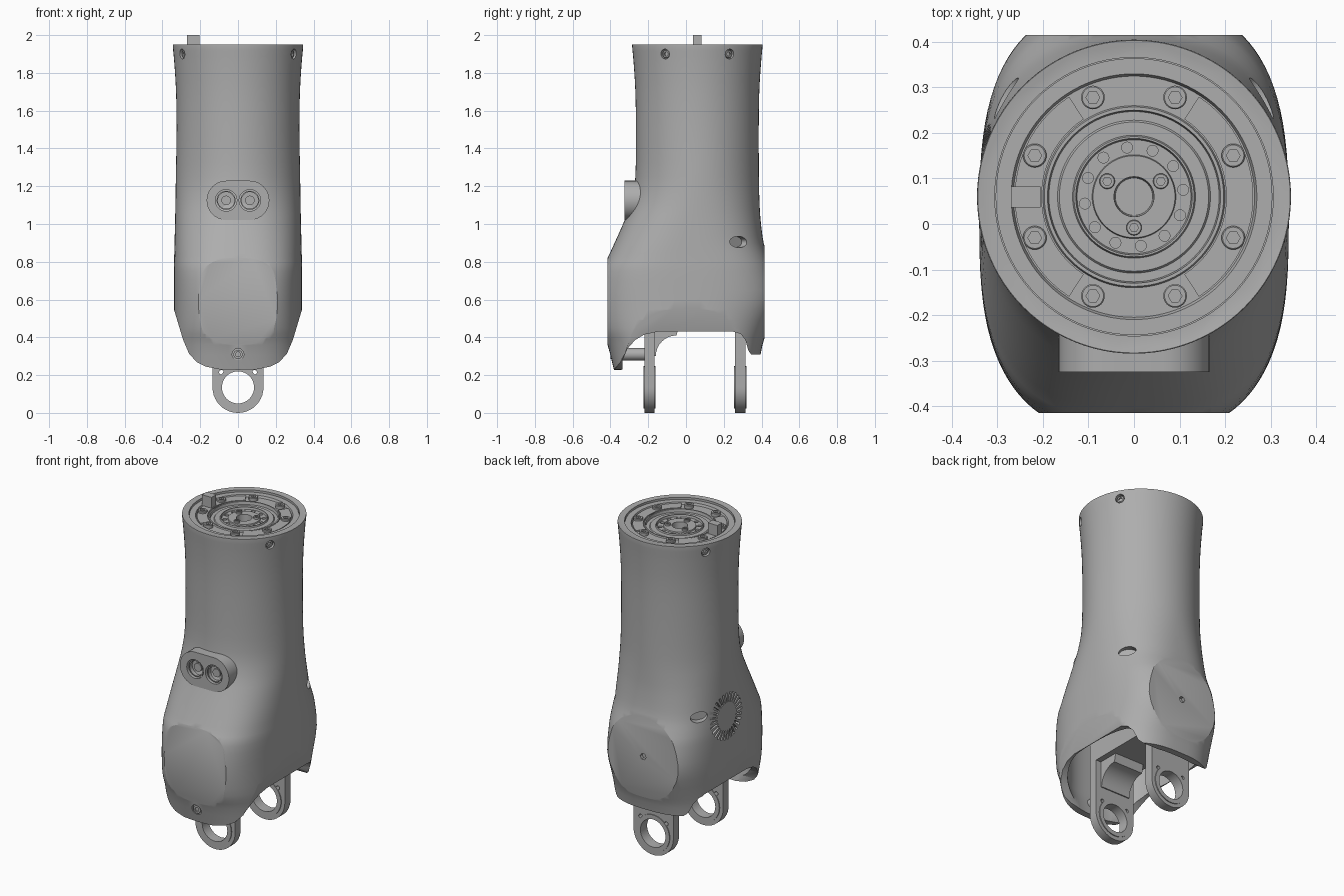
import bpy, bmesh
from math import sin, cos, pi, radians, copysign
from mathutils import Vector, Matrix

if "Cube" in bpy.data.objects:
    bpy.data.objects.remove(bpy.data.objects["Cube"])

grey = bpy.data.materials.new("satin_grey")
grey.use_nodes = True
COLOUR = (0.42, 0.42, 0.42, 1)
grey.diffuse_color = COLOUR
grey.node_tree.nodes["Principled BSDF"].inputs["Base Color"].default_value = COLOUR

AXIS_Y = 0.06      # column axis
TOP = 1.95         # rim height
FLAT = 0.415       # front and back flat faces
Z = Vector((0, 0, 1))


def skin(name, ring_sets):
    """Closed skins, one for each list of rings."""
    bm = bmesh.new()
    for rings in ring_sets:
        loops = [[bm.verts.new(p) for p in ring] for ring in rings]
        n = len(loops[0])
        for a, b in zip(loops, loops[1:]):
            for i in range(n):
                j = (i + 1) % n
                bm.faces.new((a[i], a[j], b[j], b[i]))
        bm.faces.new(loops[0][::-1])
        bm.faces.new(loops[-1])
    bmesh.ops.recalc_face_normals(bm, faces=bm.faces)
    mesh = bpy.data.meshes.new(name)
    bm.to_mesh(mesh)
    bm.free()
    mesh.materials.append(grey)
    ob = bpy.data.objects.new(name, mesh)
    bpy.context.collection.objects.link(ob)
    return ob


def turned(name, profile, loc, axis=Z, seg=32, scale=(1, 1)):
    """Lathe of (radius, height) pairs; a third entry makes that loop hexagonal."""
    rings = []
    for r, h, *hexed in profile:
        ring = []
        for i in range(seg):
            t = 2 * pi * i / seg
            k = r / cos(t % (pi / 3) - pi / 6) if hexed else r
            ring.append((k * cos(t) * scale[0], k * sin(t) * scale[1], h))
        rings.append(ring)
    ob = skin(name, [rings])
    turn = Vector(axis).to_track_quat('Z', 'Y').to_matrix().to_4x4()
    ob.data.transform(Matrix.Translation(loc) @ turn)
    return ob


def prism(name, outline, axis, lo, hi):
    make = (lambda u, v, d: (d, u, v)) if axis == 'x' else (lambda u, v, d: (u, d, v))
    return skin(name, [[[make(u, v, d) for u, v in outline] for d in (lo, hi)]])


def boolean(ob, cutter, mode='DIFFERENCE'):
    mod = ob.modifiers.new("cut", 'BOOLEAN')
    mod.operation, mod.object, mod.solver = mode, cutter, 'EXACT'
    bpy.context.view_layer.objects.active = ob
    bpy.ops.object.modifier_apply(modifier=mod.name)
    bpy.data.objects.remove(cutter)


def drill(ob, loc, axis, r, depth, **kw):
    boolean(ob, turned("drill", [(r, -depth), (r, 0.06)], loc, axis, **kw))


def bolt(name, loc, axis, r, h):
    return turned(name, [(r, -h), (r, h * .8), (r * .9, h), (r * .5, h, 1), (r * .5, 0, 1)],
                  loc, axis, 24)


def arc(cx, cy, r, a, b, n=20):
    return [(cx + r * cos(radians(a + (b - a) * i / n)),
             cy + r * sin(radians(a + (b - a) * i / n))) for i in range(n + 1)]


def ring_at(z, a, f, b, n, inset=0, seg=96):
    """Superellipse from -f to b in y, half width a."""
    if inset:
        a, f, b = a - inset, min(f, FLAT) - inset, min(b, FLAT) - inset
    ring = []
    for i in range(seg):
        c, s = cos(2 * pi * i / seg), sin(2 * pi * i / seg)
        ring.append((a * copysign(abs(c) ** (2 / n), c),
                     (b - f) / 2 + (b + f) / 2 * copysign(abs(s) ** (2 / n), s), z))
    return ring


def smooth_rows(rows, steps=3):
    out = []
    for i in range(len(rows) - 1):
        p = [Vector(rows[max(0, min(len(rows) - 1, i + k))]) for k in (-1, 0, 1, 2)]
        for s in range(steps):
            t = s / steps
            out.append(p[1] + t / 2 * (p[2] - p[0] + t * (2 * p[0] - 5 * p[1] + 4 * p[2] - p[3]
                       + t * (3 * p[1] - p[0] - 3 * p[2] + p[3]))))
    return out + [Vector(rows[-1])]


# Housing: height, half width, front reach, back reach, squareness
rows = [(.2, .34, .375, .375, 2.8), (.36, .34, .415, .405, 2.8), (.45, .34, .449, .437, 2.8),
        (.6, .34, .463, .487, 2.8), (.75, .34, .447, .463, 2.8), (.82, .338, .415, .438, 2.75),
        (.9, .336, .378, .411, 2.6), (1.02, .333, .325, .395, 2.35), (1.12, .331, .288, .389, 2.15),
        (1.25, .329, .268, .386, 2), (1.5, .325, .265, .385, 2), (1.7, .328, .268, .388, 2),
        (1.85, .337, .277, .397, 2), (1.94, .345, .285, .405, 2), (1.95, .342, .282, .402, 2)]
rows = smooth_rows(rows)
body = skin("housing", [[ring_at(*r) for r in rows]])
half = [(.1, .231), (.17, .245), (.22, .27), (.26, .315), (.29, .385), (.4, .75), (.4, 2.1)]
outline = [(0, .228)] + half + [(-x, z) for x, z in reversed(half)]
boolean(body, prism("trim", outline, 'y', -FLAT, FLAT), 'INTERSECT')

# Hollow lower shell with arched side openings
boolean(body, skin("cavity", [[ring_at(*r, inset=.04) for r in rows if r[0] < .92]]))
arch = [(-.34, .1), (-.335, .28), (-.31, .34), (-.27, .385), (-.22, .415), (-.15, .43),
        (.25, .43), (.29, .418), (.315, .385), (.33, .33), (.345, .31), (.5, .31), (.5, .1)]
boolean(body, prism("arch", arch, 'x', -.5, .5))

# Housing recesses: top seat, rim screws, oval ports, flap screw, back socket
drill(body, (0, AXIS_Y, TOP), Z, .306, .11, seg=96)
for i, deg in enumerate((30, 150, 210, 330)):
    out = Vector((cos(radians(deg)), sin(radians(deg)), 0))
    spot = out * .34 + Vector((0, AXIS_Y, 1.9))
    drill(body, spot, out, .026, .02)
    bolt(f"rim_screw_{i}", spot - out * .018, out, .021, .01)
for side in (-1, 1):
    drill(body, (side * .285, .28, .905), (side * .75, .66, 0), .03, .035, scale=(1.7, 1))
drill(body, (0, -.4, .31), (0, -1, 0), .031, .012)
bolt("flap_screw", (0, -.392, .31), (0, -1, 0), .024, .008)
drill(body, (0, FLAT, .64), (0, 1, 0), .02, .02, seg=6)

# Radial vent slots
slots = []
for i in range(28):
    t = 2 * pi * i / 28
    u, v = Vector((0, cos(t), sin(t))), Vector((0, -sin(t), cos(t)))
    slots.append([[Vector((x, AXIS_Y + .02, .85)) + u * r + v * w
                   for r, w in ((.085, -.004), (.14, -.007), (.14, .007), (.085, .004))]
                  for x in (-.37, -.315)])
boolean(body, skin("vent_slots", slots))

# Cable connector on the front
plate = prism("connector_plate", arc(.062, 1.125, .104, -90, 90) + arc(-.062, 1.125, .104, 90, 270),
              'y', -.325, -.2)
for side, label in ((-1, "right"), (1, "left")):
    drill(plate, (side * .063, -.325, 1.125), (0, -1, 0), .057, .05)
    turned(f"socket_{label}", [(.05, 0), (.05, .035), (.044, .035), (.044, .01), (.025, .01),
           (.025, .02), (.01, .02)], (side * .063, -.28, 1.125), (0, -1, 0))

# Drive flange in the top seat
flange = turned("drive_flange", [
    (.304, -.1), (.304, -.012), (.27, -.012), (.265, -.025), (.2, -.025), (.197, -.018),
    (.19, -.018), (.187, -.035), (.168, -.035), (.164, -.03), (.135, -.03), (.132, -.022),
    (.128, -.022), (.125, -.035), (.092, -.035), (.09, -.028), (.044, -.028), (.041, -.08)],
    (0, AXIS_Y, TOP), Z, 96)


def around(r, deg, z):
    return Vector((r * cos(radians(deg)), AXIS_Y + r * sin(radians(deg)), z))


for i in range(12):
    drill(flange, around(.109, i * 30 + 8, TOP - .03), Z, .012, .025, seg=16)
for i in range(8):
    bolt(f"flange_bolt_{i}", around(.236, 22.5 + 45 * i, TOP - .016), Z, .026, .012)
for i in range(3):
    bolt(f"hub_bolt_{i}", around(.068, 30 + 120 * i, TOP - .024), Z, .017, .008)
for start, label in ((-57, "left"), (123, "right")):
    sector = arc(0, AXIS_Y, .262, start, start + 114) + arc(0, AXIS_Y, .203, start + 114, start)
    skin(f"flange_pad_{label}", [[[(x, y, z) for x, y in sector] for z in (TOP - .03, TOP - .016)]])
prism("locating_tab", [(-.27, 1.9), (-.205, 1.9), (-.205, 2), (-.27, 2)], 'y', .036, .082)

# Fork: two eyelet lugs joined by a bridge
for label, lo, hi in (("front", -.22, -.167), ("back", .26, .315)):
    lug = prism(f"{label}_lug", [(.135, .6)] + [(-.135, .6)] + arc(0, .135, .135, 180, 360), 'y', lo, hi)
    drill(lug, (0, hi, .135), (0, 1, 0), .09, .2, seg=48)
    for side in (-1, 1):
        drill(lug, (side * .088, hi, .215), (0, 1, 0), .012, .2, seg=16)
    mid = (lo + hi) / 2
    prism(f"{label}_eyelet", arc(0, .135, .112, 0, 360, 48)[:-1], 'y', lo - .005, hi + .005)
    drill(bpy.data.objects[f"{label}_eyelet"], (0, hi, .135), (0, 1, 0), .085, .2, seg=48)
prism("fork_fillet", [(-.17, .5), (-.17, .3)] + arc(-.05, .3, .11, 180, 90, 8) + [(-.03, .5)],
      'x', -.1, .1)
prism("fork_bridge", [(-.22, .46), (.315, .46), (.315, .62), (-.22, .62)], 'x', -.135, .135)
turned("flap_boss", [(.033, 0), (.033, .16)], (0, -.37, .31), (0, 1, 0))

# Smooth shading with crisp edges
bpy.ops.object.select_all(action='DESELECT')
for ob in bpy.context.collection.objects:
    if ob.type == 'MESH' and grey.name in ob.data.materials:
        ob.select_set(True)
        bpy.context.view_layer.objects.active = ob
bpy.ops.object.shade_smooth_by_angle(angle=radians(30))
